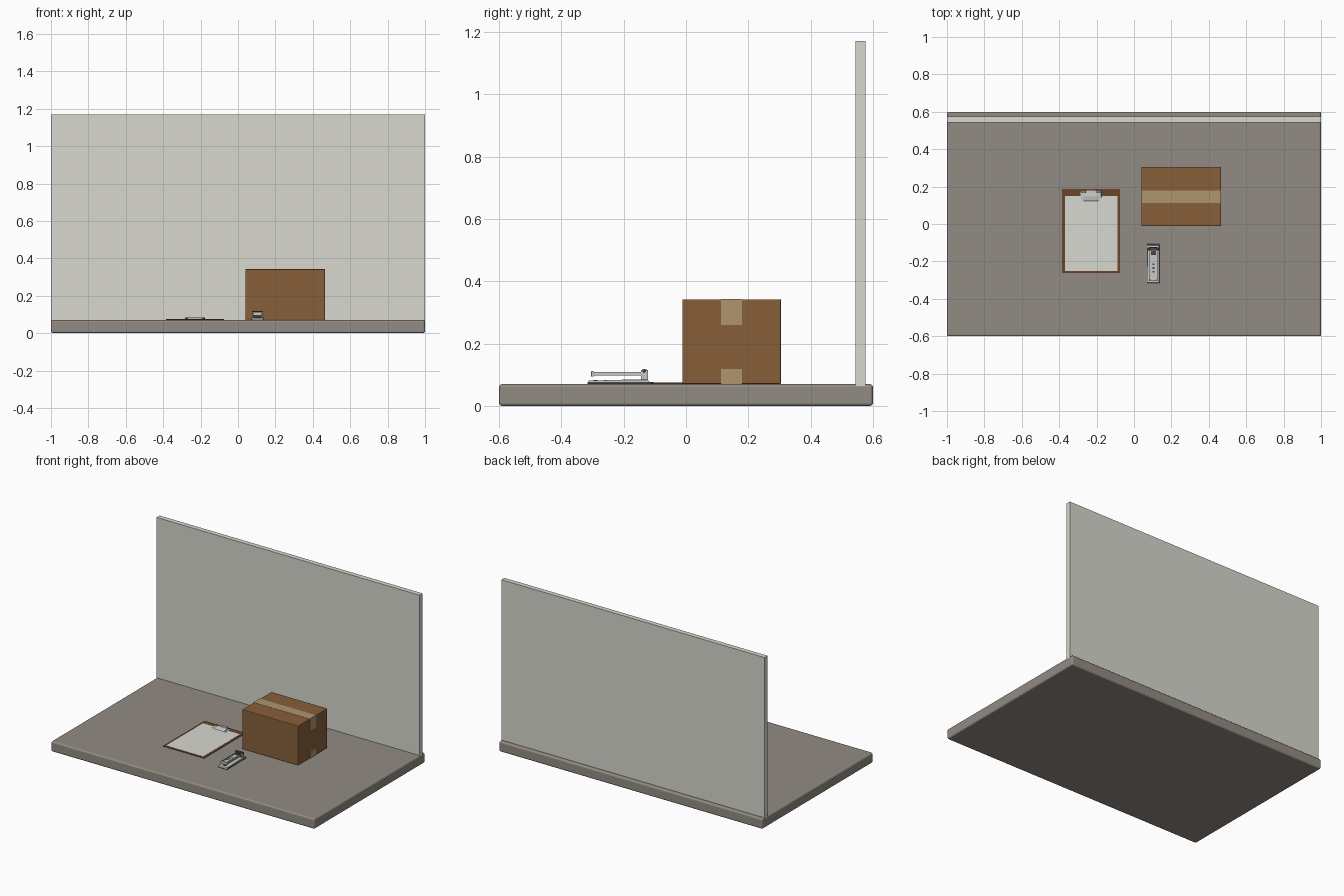
import bpy, bmesh, math

cube = bpy.data.objects.get("Cube")
if cube:
    bpy.data.objects.remove(cube, do_unlink=True)


def material(name, r, g, b):
    m = bpy.data.materials.new(name)
    m.use_nodes = True
    m.diffuse_color = (r, g, b, 1)
    m.node_tree.nodes["Principled BSDF"].inputs["Base Color"].default_value = (r, g, b, 1)
    return m


stone = material("warm grey", 0.29, 0.26, 0.227)
wall_grey = material("pale grey", 0.69, 0.69, 0.63)
card = material("cardboard brown", 0.245, 0.115, 0.042)
tape = material("tape tan", 0.43, 0.30, 0.16)
wood = material("dark wood", 0.15, 0.06, 0.025)
white = material("paper white", 0.69, 0.69, 0.64)
metal = material("light metal", 0.58, 0.58, 0.57)
dark = material("dark metal", 0.06, 0.06, 0.06)


def finish(bm, name, mat, bevel=0, segments=2):
    bmesh.ops.recalc_face_normals(bm, faces=bm.faces)
    me = bpy.data.meshes.new(name)
    bm.to_mesh(me)
    bm.free()
    me.materials.append(mat)
    ob = bpy.data.objects.new(name, me)
    bpy.context.collection.objects.link(ob)
    if bevel:
        mod = ob.modifiers.new("Bevel", "BEVEL")
        mod.width = bevel
        mod.segments = segments
    return ob


def box(name, mat, xs, ys, zs, bevel=0, segments=2):
    """Box given by its low and high limit on each axis."""
    bm = bmesh.new()
    bmesh.ops.create_cube(bm, size=1)
    for v in bm.verts:
        v.co = [(a + b) / 2 + c * (b - a) for c, (a, b) in zip(v.co, (xs, ys, zs))]
    return finish(bm, name, mat, bevel, segments)


def extrude_x(name, mat, profile, xs, bevel=0):
    """Side profile of (y, z) points extruded between two x limits."""
    bm = bmesh.new()
    face = bm.faces.new([bm.verts.new((xs[0], y, z)) for y, z in profile])
    new = bmesh.ops.extrude_face_region(bm, geom=[face])["geom"]
    verts = [v for v in new if isinstance(v, bmesh.types.BMVert)]
    bmesh.ops.translate(bm, verts=verts, vec=(xs[1] - xs[0], 0, 0))
    return finish(bm, name, mat, bevel)


def rod_x(name, mat, x, y, z, radius, length):
    bpy.ops.mesh.primitive_cylinder_add(vertices=16, radius=radius, depth=length,
                                        location=(x, y, z), rotation=(0, math.pi / 2, 0))
    ob = bpy.context.object
    ob.name = name
    ob.data.materials.append(mat)
    bpy.ops.object.shade_smooth_by_angle()
    return ob


# Floor slab and back wall
TOP = 0.07
box("floor_slab", stone, (-1, 1), (-0.6, 0.6), (0, TOP), 0.01, 3)
box("back_wall", wall_grey, (-0.999, 0.999), (0.543, 0.576), (0.055, 1.17))

# Cardboard box with tape over the top and on both ends
BX, BY, BZ = (0.04, 0.465), (-0.012, 0.305), (TOP, 0.342)
box("cardboard_box", card, BX, BY, BZ, 0.004)
TY = (0.113, 0.18)
box("tape_top", tape, (BX[0] - 0.001, BX[1] + 0.001), TY, (BZ[1] - 0.001, BZ[1] + 0.001))
for side, x in (("right", BX[0]), ("left", BX[1])):
    box("tape_upper_" + side, tape, (x - 0.001, x + 0.001), TY, (0.26, BZ[1] + 0.001))
    box("tape_lower_" + side, tape, (x - 0.001, x + 0.001), TY, (TOP, 0.119))

# Clipboard and paper
box("clipboard", wood, (-0.386, -0.074), (-0.262, 0.188), (TOP, 0.0745), 0.0015)
box("paper", white, (-0.37, -0.087), (-0.252, 0.149), (0.0745, 0.0758))

# Clipboard clip: base plate, raised jaw, spring rod and lever
CX = -0.23
box("clip_plate", metal, (CX - 0.055, CX + 0.055), (0.142, 0.176), (0.0745, 0.077), 0.001)
extrude_x("clip_jaw", metal,
          [(0.122, 0.0758), (0.126, 0.079), (0.15, 0.083), (0.168, 0.081), (0.168, 0.077)],
          (CX - 0.04, CX + 0.04))
rod_x("clip_spring", dark, CX, 0.171, 0.08, 0.003, 0.105)
box("clip_lever", metal, (CX - 0.028, CX + 0.028), (0.165, 0.183), (0.08, 0.0835), 0.001)
for side in (-1, 1):
    x = CX + side * 0.047
    box("clip_foot", metal, (x - 0.007, x + 0.007), (0.125, 0.145), (0.0758, 0.078), 0.001)

# Stapler base
SX = 0.104
box("stapler_sole", dark, (SX - 0.034, SX + 0.034), (-0.316, -0.108), (TOP, 0.074), 0.001)
extrude_x("stapler_base", metal,
          [(-0.316, 0.074), (-0.312, 0.081), (-0.2, 0.084), (-0.125, 0.084), (-0.112, 0.074)],
          (SX - 0.031, SX + 0.031), 0.001)
box("stapler_anvil", dark, (SX - 0.01, SX + 0.01), (-0.297, -0.284), (0.081, 0.0835))

# Stapler arm: open channel, with a staple rail and pusher inside
box("arm_floor", metal, (SX - 0.022, SX + 0.022), (-0.3, -0.122), (0.098, 0.101))
for side in (-1, 1):
    x = SX + side * 0.022
    box("arm_wall", metal, (x - 0.002, x + 0.002), (-0.3, -0.122), (0.098, 0.108))
    x = SX + side * 0.025
    box("hinge_cheek", metal, (x - 0.002, x + 0.002), (-0.145, -0.122), (0.08, 0.115), 0.001)
box("arm_nose", metal, (SX - 0.025, SX + 0.025), (-0.304, -0.297), (0.094, 0.112), 0.001)
box("staple_rail", metal, (SX - 0.014, SX + 0.014), (-0.297, -0.15), (0.101, 0.107), 0.001)
for y in (-0.255, -0.235, -0.215):
    box("rail_slot", dark, (SX - 0.006, SX + 0.006), (y - 0.005, y + 0.005), (0.106, 0.1075))
box("staple_pusher", dark, (SX - 0.013, SX + 0.013), (-0.165, -0.145), (0.101, 0.109), 0.001)

# Stapler hinge
rod_x("hinge_pin", dark, SX, -0.134, 0.112, 0.006, 0.06)
box("hinge_block", dark, (SX - 0.02, SX + 0.02), (-0.142, -0.124), (0.084, 0.117), 0.002)
box("hinge_heel", dark, (SX - 0.03, SX + 0.03), (-0.122, -0.104), (TOP, 0.076), 0.001)
